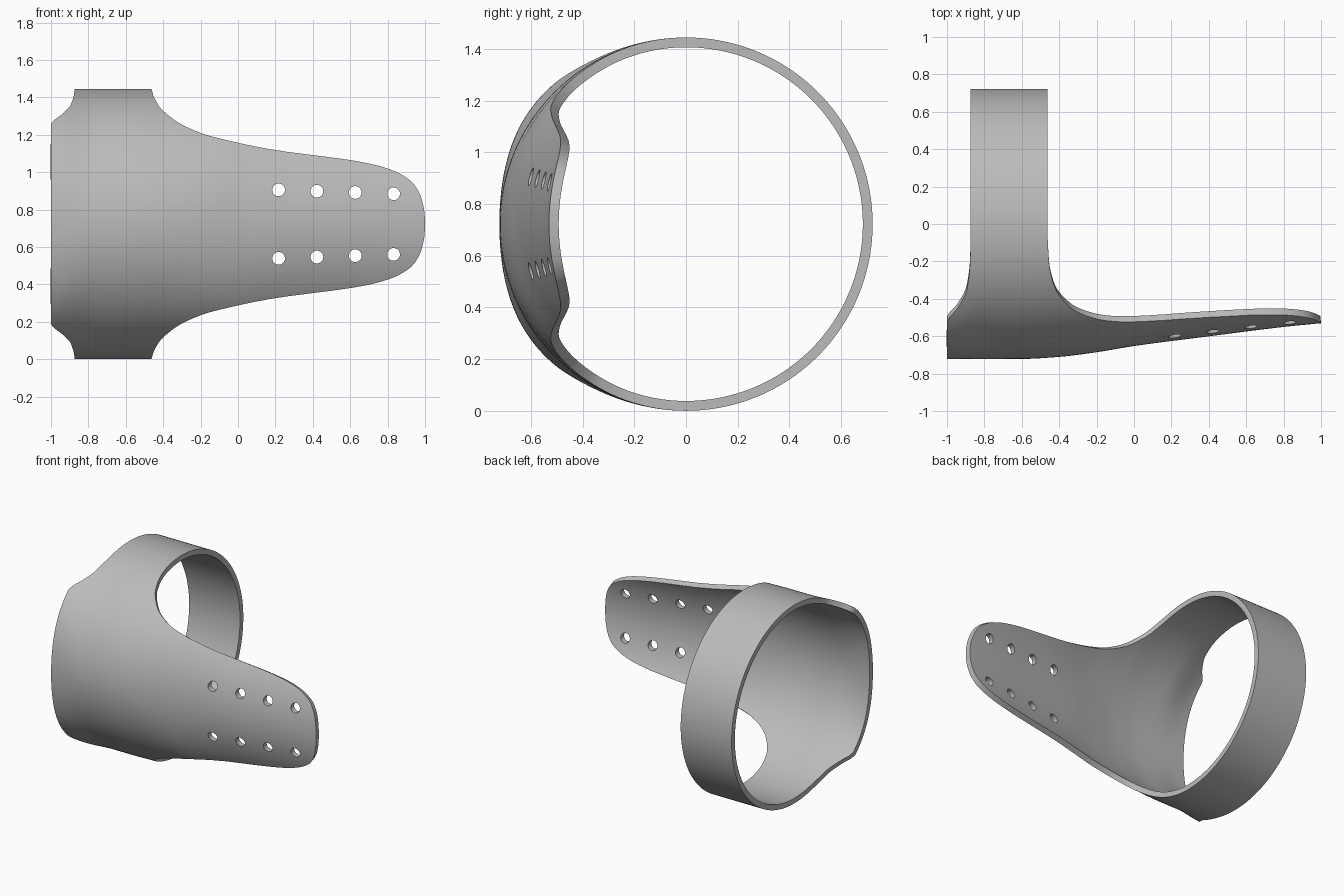
import bpy, bmesh, math
from mathutils import Vector

if "Cube" in bpy.data.objects:
    bpy.data.objects.remove(bpy.data.objects["Cube"], do_unlink=True)

R = 0.7225          # outer radius of the cuff
THICK = 0.038
ROWS, COLS = 256, 40

# Edge outlines: (angle from the front in degrees, x)
RIGHT_EDGE = [(0, 1.0), (4, .998), (11.1, .98), (17.2, .94), (21.7, .87), (25.4, .76),
              (28.3, .6), (30.7, .4), (33.2, .2), (37, 0), (42.4, -.2), (50.4, -.34),
              (61.5, -.425), (74, -.455), (90, -.463), (180, -.463)]
LEFT_EDGE = [(0, -1), (47.3, -1), (49.4, -.99), (54.5, -.94), (62.4, -.893),
             (75, -.876), (90, -.873), (180, -.873)]
# Setback of the arm from the cuff radius: (x, y offset)
SETBACK = [(-1, 0), (-.6, .001), (-.4, .012), (-.2, .037), (0, .07), (.4, .122), (.8, .172), (1, .192)]


def curve(points, t):
    """Monotone cubic interpolation through the points."""
    slopes = [(b[1] - a[1]) / (b[0] - a[0]) for a, b in zip(points, points[1:])]

    def tangent(i):
        if i == 0 or i == len(points) - 1:
            return slopes[min(i, len(slopes) - 1)]
        a, b = slopes[i - 1], slopes[i]
        return 2 * a * b / (a + b) if a * b > 0 else 0

    for i, (p, q) in enumerate(zip(points, points[1:])):
        if t <= q[0] or i == len(slopes) - 1:
            w = q[0] - p[0]
            s = min(max((t - p[0]) / w, 0), 1)
            return (p[1] * (1 + 2 * s) * (1 - s) ** 2 + q[1] * s * s * (3 - 2 * s)
                    + w * tangent(i) * s * (1 - s) ** 2 + w * tangent(i + 1) * s * s * (s - 1))


def surface(x, a):
    """Outer skin at x and angle a, measured from the front."""
    y, z = -R * math.cos(a), R * math.sin(a)
    if math.cos(a) > 0:
        y += curve(SETBACK, x) * min(1, 2 * math.cos(a))
        s = min(max((-.75 - x) / .25, 0), 1)
        flare = .035 * s * s * (3 - 2 * s) + .02 * max(0, 1 - abs(x + .05) / .35)
        y -= flare * math.sin(2 * a) ** 2
    return Vector((x, y, z + R))


def link(name, bm):
    mesh = bpy.data.meshes.new(name)
    bm.to_mesh(mesh)
    bm.free()
    obj = bpy.data.objects.new(name, mesh)
    bpy.context.collection.objects.link(obj)
    return obj


# Cuff and arm: one closed band whose width follows the two edge outlines
bm = bmesh.new()
grid = []
for r in range(ROWS):
    a = 2 * math.pi * r / ROWS - math.pi
    deg = abs(math.degrees(a))
    x0, x1 = curve(LEFT_EDGE, deg), curve(RIGHT_EDGE, deg)
    grid.append([bm.verts.new(surface(x0 + (x1 - x0) * c / COLS, a)) for c in range(COLS + 1)])
for r in range(ROWS):
    lo, hi = grid[r], grid[(r + 1) % ROWS]
    for c in range(COLS):
        bm.faces.new((lo[c], lo[c + 1], hi[c + 1], hi[c]))
bm.normal_update()
bm.faces.ensure_lookup_table()
probe = bm.faces[0]
if probe.normal.dot(probe.calc_center_median() - Vector((0, 0, R))) < 0:
    bmesh.ops.reverse_faces(bm, faces=bm.faces[:])
brace = link("cuff_and_arm", bm)

solid = brace.modifiers.new("thickness", 'SOLIDIFY')
solid.thickness = THICK
solid.offset = -1
solid.use_even_offset = True

# Two rows of round holes along the arm
bm = bmesh.new()
for i in range(4):
    for side in (-1, 1):
        ret = bmesh.ops.create_cone(bm, cap_ends=True, segments=32, radius1=.034, radius2=.034, depth=.4)
        turn = Vector((0, 0, 1)).rotation_difference(Vector((0, 1, 0))).to_matrix()
        bmesh.ops.rotate(bm, verts=ret["verts"], matrix=turn)
        bmesh.ops.translate(bm, verts=ret["verts"],
                            vec=(.217 + .205 * i, -.56, R + side * (.183 - .007 * i)))
cutter = link("hole_cutter", bm)
cutter.hide_render = True
cut = brace.modifiers.new("holes", 'BOOLEAN')
cut.operation = 'DIFFERENCE'
cut.solver = 'EXACT'
cut.object = cutter

# Bake the modifiers and drop the cutter
bpy.ops.object.select_all(action='DESELECT')
brace.select_set(True)
bpy.context.view_layer.objects.active = brace
for name in ("thickness", "holes"):
    bpy.ops.object.modifier_apply(modifier=name)
bpy.data.objects.remove(cutter, do_unlink=True)
bpy.ops.object.shade_smooth_by_angle(angle=math.radians(35))

# Single grey material
grey = bpy.data.materials.new("plain_grey")
grey.use_nodes = True
grey.diffuse_color = (.5, .5, .5, 1)
grey.node_tree.nodes["Principled BSDF"].inputs["Base Color"].default_value = (.5, .5, .5, 1)
brace.data.materials.clear()
brace.data.materials.append(grey)
